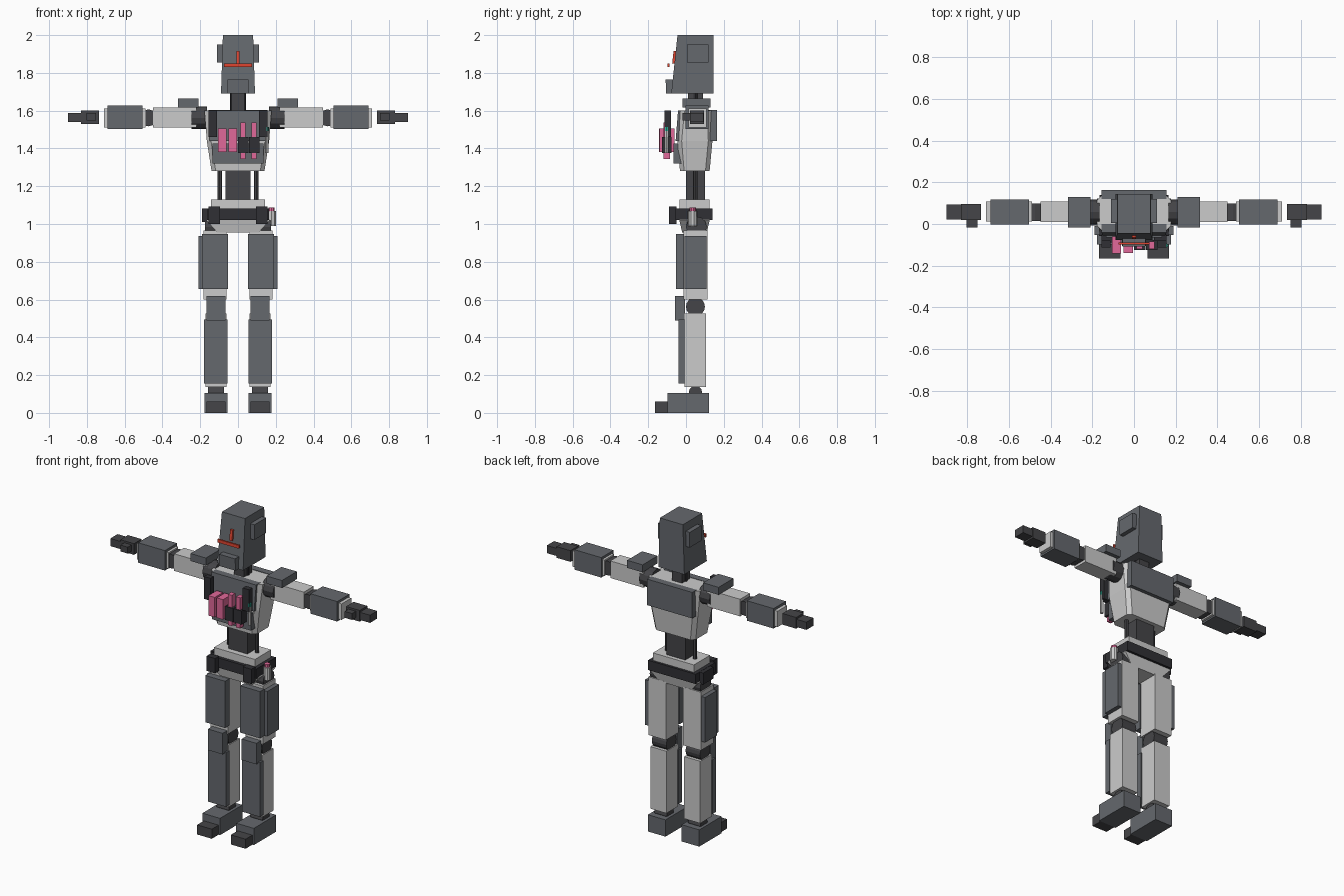
import bpy, bmesh, math

COLORS = {"mid": (0.13, 0.14, 0.155, 1), "dark": (0.06, 0.06, 0.065, 1), "black": (0.03, 0.03, 0.035, 1),
          "pink": (0.75, 0.14, 0.32, 1), "red": (0.75, 0.06, 0.03, 1), "teal": (0.03, 0.5, 0.36, 1)}
MATS = {}
for key, col in COLORS.items():
    MATS[key] = bpy.data.materials.new(key)
    MATS[key].diffuse_color = col


def finish(name, bm, color):
    bmesh.ops.recalc_face_normals(bm, faces=bm.faces)
    me = bpy.data.meshes.new(name)
    bm.to_mesh(me)
    bm.free()
    ob = bpy.data.objects.new(name, me)
    bpy.context.collection.objects.link(ob)
    if color:
        me.materials.append(MATS[color])
    return ob


def loft(name, rings, color=None, chamfer=0.0):
    """Stack of rectangles (x0, x1, y0, y1, z), with optional cut corners."""
    bm = bmesh.new()
    loops = []
    for x0, x1, y0, y1, z in rings:
        c = chamfer
        if c:
            pts = [(x0 + c, y0), (x1 - c, y0), (x1, y0 + c), (x1, y1 - c),
                   (x1 - c, y1), (x0 + c, y1), (x0, y1 - c), (x0, y0 + c)]
        else:
            pts = [(x0, y0), (x1, y0), (x1, y1), (x0, y1)]
        loops.append([bm.verts.new((x, y, z)) for x, y in pts])
    n = len(loops[0])
    for a, b in zip(loops, loops[1:]):
        for i in range(n):
            j = (i + 1) % n
            bm.faces.new((a[i], a[j], b[j], b[i]))
    bm.faces.new(loops[0])
    bm.faces.new(loops[-1])
    return finish(name, bm, color)


def box(name, x, y, z, color=None):
    return loft(name, [(*x, *y, z[0]), (*x, *y, z[1])], color)


def pair(name, x, y, z, color=None):
    """Box on the +x side and its mirror image."""
    box(name + "_left", x, y, z, color)
    box(name + "_right", (-x[1], -x[0]), y, z, color)


def cyl(name, center, r, length, axis, color=None, sides=12):
    bm = bmesh.new()
    bmesh.ops.create_cone(bm, cap_ends=True, segments=sides, radius1=r, radius2=r, depth=length)
    ob = finish(name, bm, color)
    ob.location = center
    ob.rotation_euler = {"x": (0, math.pi / 2, 0), "y": (math.pi / 2, 0, 0), "z": (0, 0, 0)}[axis]
    return ob


def cyl_pair(name, c, r, length, axis, color=None, sides=12):
    for side, s in (("left", 1), ("right", -1)):
        cyl(f"{name}_{side}", (s * c[0], c[1], c[2]), r, length, axis, color, sides)


# Head
loft("head", [(-0.09, 0.09, -0.078, 0.145, 1.69), (-0.08, 0.08, -0.045, 0.145, 2.0)], "mid")
pair("ear_panel", (0.08, 0.11), (0.005, 0.12), (1.855, 1.95), "mid")
loft("jaw", [(-0.057, 0.057, -0.105, -0.05, 1.69), (-0.055, 0.055, -0.108, -0.05, 1.765)], "mid")
box("visor_bar", (-0.075, 0.075), (-0.098, -0.088), (1.83, 1.85), "red")
loft("visor_post", [(-0.009, 0.009, -0.073, -0.05, 1.85), (-0.009, 0.009, -0.066, -0.045, 1.915)], "red")

# Neck
cyl("neck", (0, 0.05, 1.645), 0.03, 0.11, "z", "dark")
cyl_pair("neck_strut", (0.03, 0.05, 1.645), 0.013, 0.11, "z", "black", 8)
box("neck_core", (-0.035, 0.035), (0.01, 0.09), (1.59, 1.695), "dark")

# Torso
loft("torso", [(-0.14, 0.14, -0.032, 0.125, 1.28), (-0.165, 0.165, -0.045, 0.14, 1.44),
               (-0.178, 0.178, -0.03, 0.135, 1.6)], None, 0.022)
loft("chest_plate", [(-0.15, 0.15, -0.055, 0.0, 1.44), (-0.155, 0.155, -0.042, 0.0, 1.602)], "mid")
box("belly_plate", (-0.135, 0.135), (-0.065, -0.02), (1.32, 1.425), "mid")
box("back_plate", (-0.157, 0.157), (0.12, 0.163), (1.44, 1.603), "mid")
cyl_pair("waist_piston", (0.097, 0.05, 1.205), 0.012, 0.17, "z", "dark", 8)
box("waist", (-0.065, 0.065), (0.0, 0.1), (1.12, 1.29), "dark")

# Chest harness with pouches and cartridges
pair("chest_strap", (0.112, 0.157), (-0.113, -0.08), (1.46, 1.6), "black")
for i, x in enumerate((-0.084, -0.028)):
    box(f"chest_block_{i}", (x - 0.022, x + 0.022), (-0.142 + 0.002 * i, -0.06), (1.38, 1.505), "pink")
for i, x in enumerate((0.027, 0.085)):
    box(f"cartridge_{i}", (x - 0.014, x + 0.014), (-0.12, -0.085), (1.345, 1.537), "pink")
    box(f"cartridge_holder_{i}", (x - 0.028, x + 0.028), (-0.126, -0.078), (1.375, 1.46), "black")
cyl("vial", (0.152, -0.103, 1.435), 0.01, 0.12, "z", None, 8)
cyl("vial_cap", (0.152, -0.103, 1.503), 0.011, 0.022, "z", "teal", 8)

# Arms
pair("shoulder_pad", (0.21, 0.317), (-0.018, 0.13), (1.618, 1.665), "mid")
cyl_pair("shoulder_joint", (0.205, 0.057, 1.562), 0.06, 0.08, "x", "dark")
pair("upper_arm", (0.22, 0.45), (0.01, 0.107), (1.51, 1.617))
cyl_pair("elbow", (0.475, 0.057, 1.562), 0.045, 0.085, "y", "dark")
pair("forearm", (0.49, 0.71), (0.012, 0.108), (1.512, 1.612))
pair("forearm_guard", (0.505, 0.69), (-0.003, 0.118), (1.502, 1.627), "mid")
pair("hand", (0.735, 0.83), (0.02, 0.095), (1.53, 1.6), "dark")
pair("fingers", (0.825, 0.9), (0.022, 0.093), (1.54, 1.588), "dark")
pair("thumb", (0.752, 0.803), (-0.018, 0.025), (1.548, 1.588), "dark")

# Pelvis and belt
loft("pelvis", [(-0.11, 0.11, -0.02, 0.11, 0.955), (-0.168, 0.168, -0.035, 0.125, 1.02),
                (-0.142, 0.142, -0.035, 0.125, 1.06), (-0.142, 0.142, -0.035, 0.125, 1.13)])
box("belt", (-0.165, 0.165), (-0.055, 0.14), (1.022, 1.083), "black")
pair("belt_pouch", (0.096, 0.155), (-0.09, -0.05), (1.0, 1.093), "black")
box("side_pouch", (-0.19, -0.15), (0.0, 0.1), (1.01, 1.082), "black")
cyl("belt_canister", (0.178, 0.035, 1.03), 0.024, 0.08, "z", None, 10)
cyl("canister_cap", (0.178, 0.035, 1.078), 0.017, 0.02, "z", "pink", 10)
cyl_pair("hip_joint", (0.12, 0.055, 0.985), 0.055, 0.11, "x", "dark")

# Legs
pair("thigh", (0.06, 0.182), (-0.013, 0.113), (0.6, 0.965))
pair("thigh_guard", (0.052, 0.19), (-0.053, -0.01), (0.655, 0.948), "mid")
pair("thigh_side_guard", (0.18, 0.209), (-0.008, 0.108), (0.655, 0.937), "mid")
cyl_pair("knee", (0.117, 0.05, 0.562), 0.05, 0.1, "x", "dark", 16)
pair("knee_pad", (0.066, 0.168), (-0.058, -0.005), (0.488, 0.62), "mid")
pair("shin", (0.062, 0.173), (-0.008, 0.106), (0.138, 0.527))
pair("shin_guard", (0.056, 0.179), (-0.04, -0.005), (0.155, 0.495), "mid")
cyl_pair("ankle", (0.117, 0.05, 0.11), 0.035, 0.085, "x", "dark")
pair("foot", (0.056, 0.178), (-0.098, 0.123), (0.0, 0.105), "mid")
pair("toe", (0.066, 0.168), (-0.165, -0.095), (0.0, 0.06), "dark")

# Scale the width so the arm span is the longest allowed by height
bpy.context.view_layer.update()
